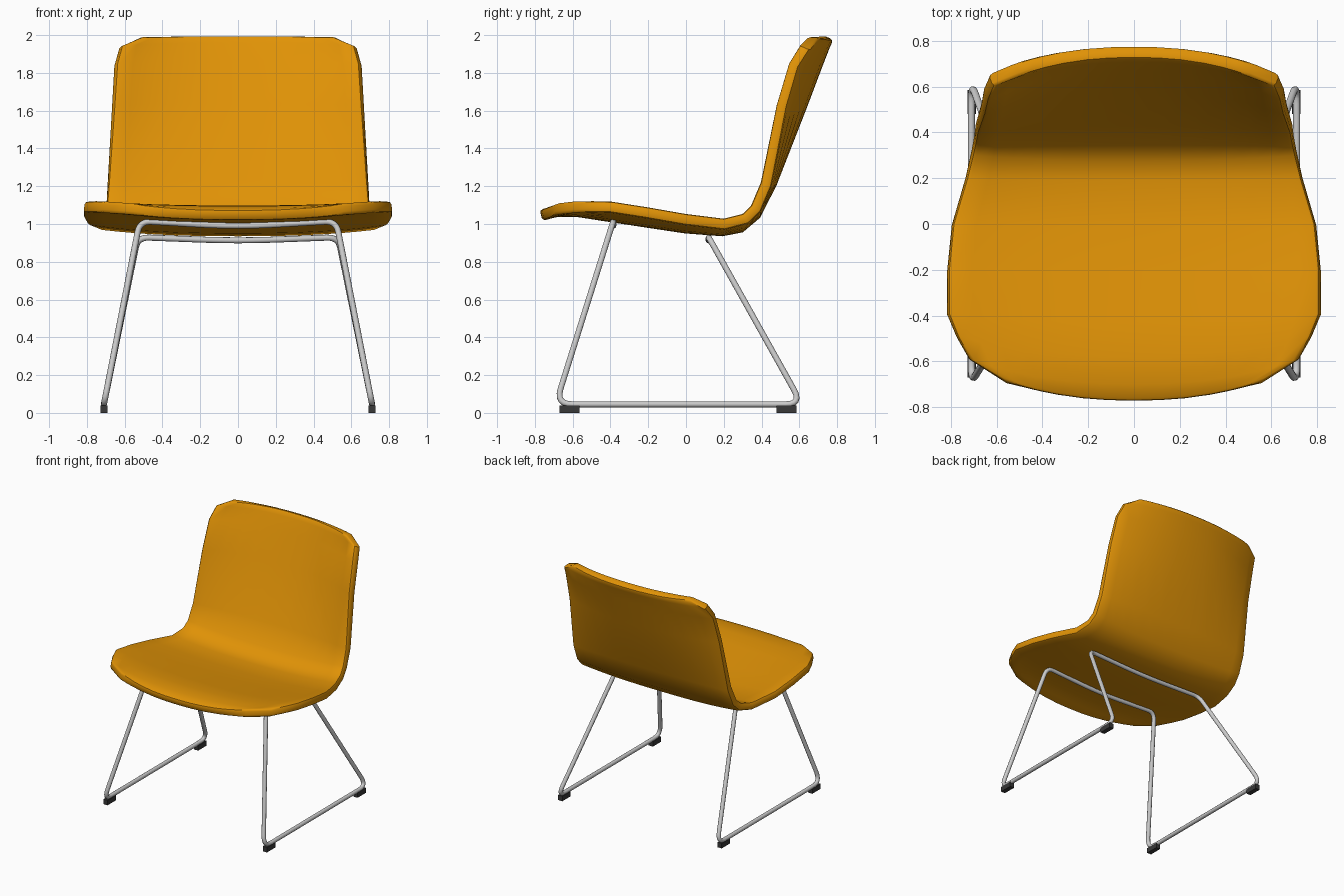
import bpy
from mathutils import Vector

if "Cube" in bpy.data.objects:
    bpy.data.objects.remove(bpy.data.objects["Cube"])


def material(name, rgb):
    m = bpy.data.materials.new(name)
    m.diffuse_color = (*rgb, 1)
    m.use_nodes = True
    m.node_tree.nodes["Principled BSDF"].inputs["Base Color"].default_value = m.diffuse_color
    return m


def mesh_object(name, verts, faces, mat=None):
    me = bpy.data.meshes.new(name)
    me.from_pydata(verts, [], faces)
    ob = bpy.data.objects.new(name, me)
    bpy.context.collection.objects.link(ob)
    if mat:
        me.materials.append(mat)
    return ob


orange = material("orange_shell", (0.75, 0.29, 0.002))
dark = material("dark_plastic", (0.04, 0.04, 0.04))

# Seat shell: each row gives centre (y, z) and side edge (x, y, z) of the upper surface
rows = [
    ((-0.775, 1.075), (0.55, -0.69, 1.11)),
    ((-0.70, 1.095), (0.715, -0.59, 1.12)),
    ((-0.58, 1.098), (0.77, -0.49, 1.122)),
    ((-0.43, 1.075), (0.81, -0.39, 1.12)),
    ((-0.20, 1.04), (0.81, -0.20, 1.09)),
    ((0.00, 1.01), (0.79, 0.00, 1.055)),
    ((0.19, 0.995), (0.73, 0.20, 1.03)),
    ((0.275, 1.01), (0.705, 0.30, 1.055)),
    ((0.345, 1.07), (0.695, 0.345, 1.10)),
    ((0.425, 1.23), (0.685, 0.395, 1.22)),
    ((0.585, 1.64), (0.655, 0.475, 1.63)),
    ((0.668, 1.86), (0.64, 0.54, 1.85)),
    ((0.707, 1.96), (0.615, 0.60, 1.945)),
    ((0.725, 2.0), (0.50, 0.645, 1.99)),
]
half = [0.2, 0.4, 0.6, 0.75, 0.87, 1]
cols = [-u for u in reversed(half)] + [0] + half
verts = []
for (cy, cz), (ex, ey, ez) in rows:
    for u in cols:
        a = abs(u)
        verts.append((ex * u, cy + (ey - cy) * a ** 2.3, cz + (ez - cz) * a ** 2.5))
n = len(cols)
faces = [(r * n + c, r * n + c + 1, (r + 1) * n + c + 1, (r + 1) * n + c)
         for r in range(len(rows) - 1) for c in range(n - 1)]
shell = mesh_object("seat_shell", verts, faces, orange)
solid = shell.modifiers.new("thickness", "SOLIDIFY")
solid.thickness = 0.06
solid.offset = -1
rim = shell.modifiers.new("rounded_rim", "BEVEL")
rim.width = 0.016
rim.segments = 2
rim.limit_method = "ANGLE"
rim.angle_limit = 1.0
bpy.context.view_layer.objects.active = shell
shell.select_set(True)
for m in ("thickness", "rounded_rim"):
    bpy.ops.object.modifier_apply(modifier=m)
bpy.ops.object.shade_smooth_by_angle(angle=0.6)


def rounded_loop(corners, steps=6):
    """Closed path with every (point, distance) corner replaced by a short curve."""
    path = []
    for i, (p, d) in enumerate(corners):
        p = Vector(p)
        a = p + (Vector(corners[i - 1][0]) - p).normalized() * d
        b = p + (Vector(corners[(i + 1) % len(corners)][0]) - p).normalized() * d
        for k in range(steps + 1):
            t = k / steps
            path.append(a * (1 - t) ** 2 + p * 2 * t * (1 - t) + b * t * t)
    return path


# Sled base: one continuous bent rod with two cross bars and two runners
side = [((0.52, -0.385, 1.015), 0.06), ((0.71, -0.69, 0.045), 0.09),
        ((0.71, 0.615, 0.045), 0.09), ((0.53, 0.12, 0.93), 0.06)]
mirrored = [((-p[0], p[1], p[2]), d) for p, d in reversed(side)]
corners = ([((0, -0.385, 0.985), 0.2)] + side + [((0, 0.12, 0.91), 0.2)] + mirrored)
path = rounded_loop(corners)
cu = bpy.data.curves.new("sled_base", "CURVE")
cu.dimensions = "3D"
cu.bevel_depth = 0.016
cu.bevel_resolution = 3
sp = cu.splines.new("POLY")
sp.points.add(len(path) - 1)
for pt, co in zip(sp.points, path):
    pt.co = (*co, 1)
sp.use_cyclic_u = True
sp.use_smooth = True
bpy.context.collection.objects.link(bpy.data.objects.new("sled_base", cu))

# Glide feet: blocks leaning slightly inward under the runner ends
for sx, sname in ((-1, "left"), (1, "right")):
    for y0, y1, yname in ((-0.67, -0.565, "front"), (0.48, 0.585, "back")):
        v = [(sx * x, y, z) for y in (y0, y1)
             for x, z in ((0.69, 0), (0.727, 0), (0.727, 0.04), (0.69, 0.04))]
        f = [(0, 1, 2, 3), (7, 6, 5, 4)] + [
            (i, i + 4, (i + 1) % 4 + 4, (i + 1) % 4) for i in range(4)]
        if sx < 0:
            f = [q[::-1] for q in f]
        mesh_object(f"{yname}_{sname}_foot", v, f, dark)
